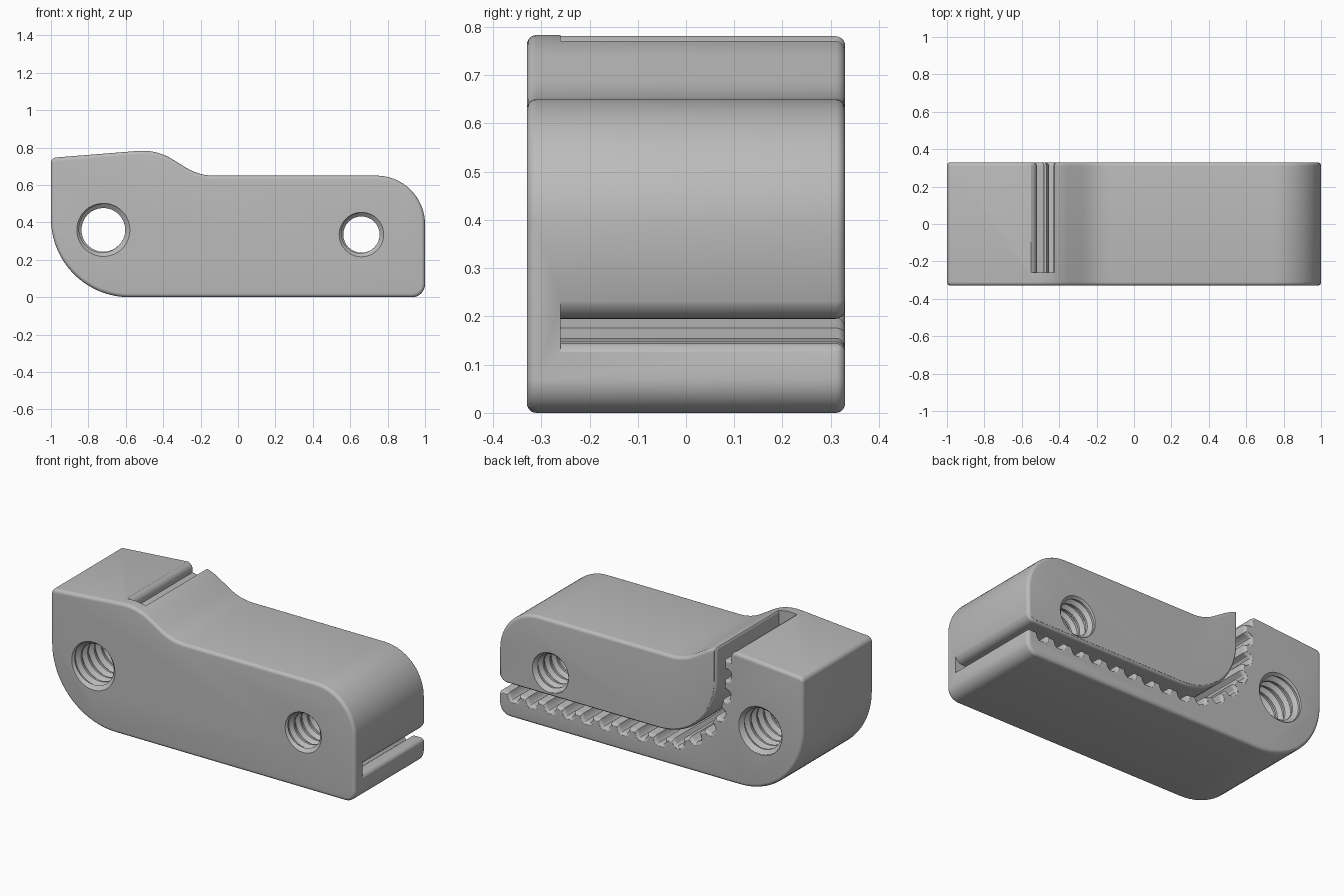
import bpy, math
from mathutils import Vector

if "Cube" in bpy.data.objects:
    bpy.data.objects.remove(bpy.data.objects["Cube"], do_unlink=True)

HALF = 0.33      # half the depth of the block
RIM = 0.02       # rounding of the front and back edges

grey = bpy.data.materials.new("plain grey")
grey.use_nodes = True
grey.diffuse_color = (0.5, 0.5, 0.5, 1)
grey.node_tree.nodes["Principled BSDF"].inputs["Base Color"].default_value = (0.5, 0.5, 0.5, 1)


def make_object(name, verts, faces):
    mesh = bpy.data.meshes.new(name)
    mesh.from_pydata(verts, [], faces)
    mesh.update()
    mesh.materials.append(grey)
    obj = bpy.data.objects.new(name, mesh)
    bpy.context.scene.collection.objects.link(obj)
    return obj


def rounded(corners):
    """Replace each corner (x, z, radius) of a polygon by an arc."""
    pts = []
    for i, (x, z, r) in enumerate(corners):
        p = Vector((x, z))
        u = (Vector(corners[i - 1][:2]) - p).normalized()
        v = (Vector(corners[(i + 1) % len(corners)][:2]) - p).normalized()
        half = (math.pi - u.angle(v)) / 2
        centre = p + (u + v).normalized() * r / math.cos(half)
        a = p + u * r * math.tan(half) - centre
        b = p + v * r * math.tan(half) - centre
        start = math.atan2(a.y, a.x)
        turn = (math.atan2(b.y, b.x) - start + math.pi) % math.tau - math.pi
        n = max(5, int(abs(turn) / 0.08))
        for k in range(n + 1):
            t = start + turn * k / n
            pts.append(centre + Vector((math.cos(t), math.sin(t))) * r)
    return pts


def offset(pts, d):
    """Move a counter-clockwise outline outward by d."""
    out = []
    for i, p in enumerate(pts):
        e = (p - pts[i - 1]).normalized()
        f = (pts[(i + 1) % len(pts)] - p).normalized()
        n, m = Vector((e.y, -e.x)), Vector((f.y, -f.x))
        out.append(p + (n + m) * d / max(0.4, 1 + n.dot(m)))
    return out


def layered_solid(name, pts, layers):
    """Stack copies of an outline along y, each with its own offset."""
    n = len(pts)
    verts = [(p.x, y, p.y) for y, d in sorted(layers) for p in offset(pts, d)]
    faces = [(k * n + i, (k + 1) * n + i, (k + 1) * n + (i + 1) % n, k * n + (i + 1) % n)
             for k in range(len(layers) - 1) for i in range(n)]
    faces += [tuple(range(n)), tuple(reversed(range(len(verts) - n, len(verts))))]
    return make_object(name, verts, faces)


def cut(target, cutter):
    """Subtract the cutter with the first solver that gives a sound result."""
    cutter.hide_render = True
    mod = target.modifiers.new("cut", 'BOOLEAN')
    mod.operation, mod.object = 'DIFFERENCE', cutter
    for solver in ('EXACT', 'MANIFOLD', 'FLOAT'):
        mod.solver = solver
        bpy.context.view_layer.update()
        graph = bpy.context.evaluated_depsgraph_get()
        result = bpy.data.meshes.new_from_object(target.evaluated_get(graph))
        xs = [v.co.x for v in result.vertices] or [0]
        if max(xs) - min(xs) > 1.9 and len(xs) != len(target.data.vertices):
            target.data = result
            break
    target.modifiers.remove(mod)
    bpy.data.objects.remove(cutter, do_unlink=True)


# Block with rounded rims
outline = rounded([
    (-1, 0, 0.42), (1, 0, 0.07), (1, 0.65, 0.26), (-0.209, 0.65, 0.28),
    (-0.435, 0.79, 0.30), (-1, 0.745, 0.03)])
quarter = [math.pi / 2 * k / 5 for k in range(6)]
back = [(HALF - RIM + RIM * math.sin(a), -RIM * (1 - math.cos(a))) for a in quarter]
block = layered_solid("clamp_block", outline, [(-y, d) for y, d in back] + back)

# Toothed belt slot: a straight run, a quarter bend and a short rise
RUN, BEND, THIN, DEEP = 1.05, 0.38, 0.05, 0.09
PITCH = 0.12
BEND_END = RUN + (BEND + THIN) * math.pi / 2
TOP = BEND_END + 0.205


def slot_point(s, d):
    """Point at distance s along the slot and d out from its inner wall."""
    if s < RUN:
        return Vector((1 - s, 0.195 - d))
    if s < BEND_END:
        a = (s - RUN) / (BEND + THIN)
        return Vector((1 - RUN - (BEND + d) * math.sin(a), 0.195 + BEND - (BEND + d) * math.cos(a)))
    return Vector((1 - RUN - BEND - d, 0.195 + BEND + s - BEND_END))


def flare(s_end, s_dir, wall, side, r):
    """Rounded mouth of the slot, listed from outside to inside."""
    pts = []
    for k in range(6):
        a = math.radians(30 + 12 * k)
        pts.append((s_end + s_dir * r * (1 - math.cos(a)), wall + side * r * (1 - math.sin(a))))
    s, d = pts[0]
    reach = 0.06
    return [(s - s_dir * reach, d + side * reach * math.sqrt(3))] + pts


inner = flare(0, 1, 0, -1, 0.05)
inner += [(RUN + (BEND_END - RUN) * k / 24, 0) for k in range(25)]
inner += reversed(flare(TOP, -1, 0, -1, 0.025))
outer = flare(0, 1, THIN, 1, 0.025)
centre = 0.10
while centre + PITCH < TOP:
    outer += [(centre - 0.034, THIN), (centre - 0.026, 0.08), (centre - 0.016, DEEP),
              (centre + 0.016, DEEP), (centre + 0.026, 0.08), (centre + 0.034, THIN)]
    centre += PITCH
outer += [(centre - 0.034, THIN), (centre - 0.026, DEEP)]
outer += reversed(flare(TOP, -1, DEEP, 1, 0.04))
slot = [slot_point(s, d) for s, d in inner + outer[::-1]]
slot_layers = [(-0.26, 0)] + [(y, -d) for y, d in back[:-1]] + [(HALF + 0.04, RIM)]
cut(block, layered_solid("slot_cutter", slot, slot_layers))


# Threaded through holes with countersunk mouths
def thread_cutter(x, z, minor, major, pitch=0.062, segs=32):
    turns = int(2 * HALF / pitch) + 4
    last = segs * turns
    used = last - segs
    profile = [(0, minor), (0.2, minor), (0.5, major), (0.7, major)]
    n = len(profile)
    verts = []
    for i in range(last + 1):
        a = math.tau * i / segs
        # The final turn only needs its starting edge
        for f, r in profile if i <= used else profile[:1]:
            y = (i / segs + f - turns / 2) * pitch
            verts.append((x + r * math.cos(a), y, z + r * math.sin(a)))

    def at(i, j):
        return i * n + j if i <= used else used * n + n + i - used - 1

    faces = []
    for i in range(used):
        for j in range(n):
            up = [at(i + k, j + 1) if j < n - 1 else at(i + k + segs, 0) for k in (0, 1)]
            faces.append((at(i, j), up[0], up[1], at(i + 1, j)))
    for first, side in ((0, -1), (used, 1)):
        hub = len(verts)
        verts.append((x, side * (turns / 2 - 0.5) * pitch, z))
        loop = [at(first + i, 0) for i in range(segs + 1)]
        loop += [at(first, j) for j in range(n - 1, 0, -1)]
        faces += [(hub, p, q)[::-side] for p, q in zip(loop, loop[1:] + loop[:1])]
    return make_object("thread_cutter", verts, faces)


def mouth_cutter(x, z, side, minor, rim):
    turn = [math.tau * k / 48 for k in range(48)]
    circle = [Vector((x + minor * math.cos(t), z + minor * math.sin(t))) for t in turn]
    grow = rim - minor
    return layered_solid("mouth_cutter", circle,
                         [(side * (HALF - grow), 0), (side * (HALF + grow), 2 * grow)])


for x, z, minor, rim in ((-0.72, 0.36, 0.117, 0.142), (0.66, 0.335, 0.097, 0.119)):
    cut(block, thread_cutter(x, z, minor, rim - 0.002))
    for side in (-1, 1):
        cut(block, mouth_cutter(x, z, side, minor, rim))

bpy.ops.object.select_all(action='DESELECT')
block.select_set(True)
bpy.context.view_layer.objects.active = block
bpy.ops.object.shade_smooth_by_angle(angle=math.radians(30))
